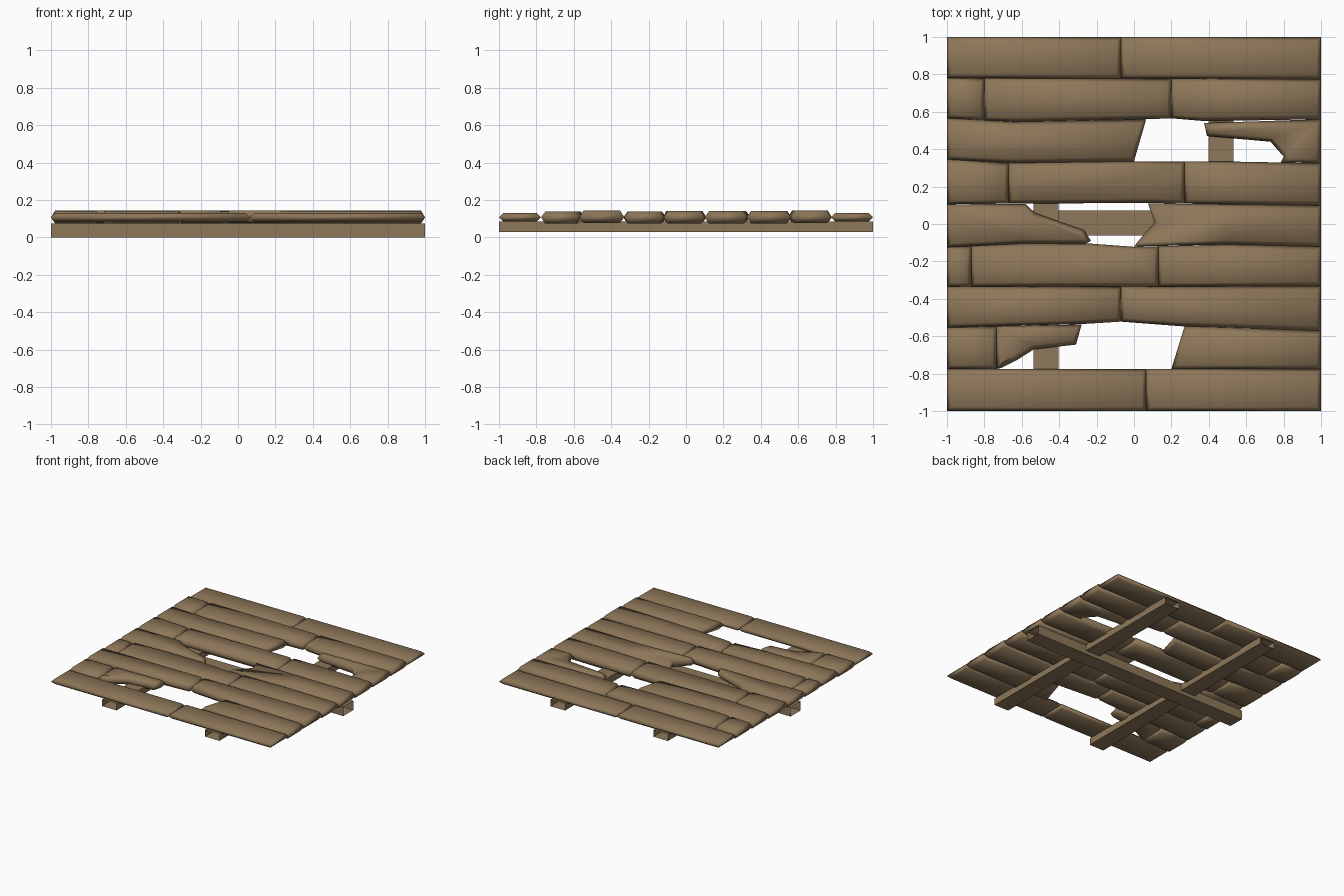
import bpy, bmesh
from mathutils import Vector

if "Cube" in bpy.data.objects:
    bpy.data.objects.remove(bpy.data.objects["Cube"])

wood = bpy.data.materials.new("weathered brown wood")
wood.diffuse_color = (0.27, 0.185, 0.10, 1)
wood.use_nodes = True
wood.node_tree.nodes["Principled BSDF"].inputs["Base Color"].default_value = wood.diffuse_color


def finish(bm, name, smooth):
    me = bpy.data.meshes.new(name)
    for f in bm.faces:
        f.smooth = smooth
    bm.to_mesh(me)
    bm.free()
    me.materials.append(wood)
    ob = bpy.data.objects.new(name, me)
    bpy.context.collection.objects.link(ob)
    return ob


def inset(pts, d):
    """Shrink a counter-clockwise outline by d with limited mitres."""
    out = []
    for i, p in enumerate(pts):
        a = (p - pts[i - 1]).normalized()
        b = (pts[(i + 1) % len(pts)] - p).normalized()
        na, nb = Vector((-a.y, a.x)), Vector((-b.y, b.x))
        out.append(p + (na + nb) * d / max(1 + na.dot(nb), 0.6))
    return out


def plank(name, outline, z0, z1):
    """Board with a sharp mid-height rim and bevelled top and bottom."""
    pts = [Vector(p) for p in outline]
    area = sum(pts[i - 1].cross(pts[i]) for i in range(len(pts)))
    if area < 0:
        pts.reverse()
    inner = inset(pts, 0.022)
    bm = bmesh.new()
    rings = [[bm.verts.new((p.x, p.y, z)) for p in ring]
             for ring, z in ((inner, z0), (pts, 0.107), (inner, z1))]
    n = len(pts)
    for lo, hi in zip(rings, rings[1:]):
        for i in range(n):
            j = (i + 1) % n
            bm.faces.new((lo[i], lo[j], hi[j], hi[i]))
    bm.faces.new(rings[2])
    bm.faces.new(rings[0][::-1])
    finish(bm, name, True)


# Wobbly seams between plank rows, from back to front: (x, y) along each seam
seams = [
    [(-1, 1), (1, 1)],
    [(-1, .78), (1, .775)],
    [(-1, .565), (-.64, .545), (.06, .56), (.2, .565), (.38, .55), (1, .56)],
    [(-1, .345), (-.65, .325), (0, .335), (.45, .335), (1, .325)],
    [(-1, .105), (-.6, .11), (.1, .112), (.5, .105), (1, .1)],
    [(-1, -.125), (-.6, -.105), (-.23, -.105), (0, -.122), (.5, -.11), (1, -.12)],
    [(-1, -.335), (-.5, -.335), (.1, -.335), (1, -.33)],
    [(-1, -.555), (-.28, -.535), (-.07, -.522), (.27, -.548), (1, -.57)],
    [(-1, -.775), (1, -.775)],
    [(-1, -1), (1, -1)],
]


def seam_y(s, x):
    for (x0, y0), (x1, y1) in zip(s, s[1:]):
        if x <= x1:
            return y0 + (y1 - y0) * (x - x0) / (x1 - x0)
    return s[-1][1]


def board(name, row, left, right, z0, z1):
    """Left and right ends are an x position or a list of points, top to bottom."""
    up, dn = seams[row], seams[row + 1]

    def end(e):
        return e if isinstance(e, list) else [(e, seam_y(up, e)), (e, seam_y(dn, e))]
    L, R = end(left), end(right)
    top = [p for p in up if L[0][0] + .03 < p[0] < R[0][0] - .03]
    bot = [p for p in dn if L[-1][0] + .03 < p[0] < R[-1][0] - .03]
    plank(name, L[::-1] + top + R + bot[::-1], z0, z1)


# Row index: (bottom z, top z, list of board ends), broken ends given as points
rows = [
    (.085, .13, [(-1, -.07), (-.07, 1)]),
    (.077, .143, [(-1, -.8), (-.8, .2), (.2, 1)]),
    (.075, .14, [(-1, [(.065, .56), (0, .335)]),
                 ([(.375, .54), (.39, .47), (.73, .44), (.8, .36), (.785, .33)], 1)]),
    (.073, .14, [(-1, -.67), (-.67, .27), (.27, 1)]),
    (.075, .14, [(-1, [(-.58, .107), (-.53, .06), (-.4, .013), (-.27, -.03),
                       (-.23, -.09), (-.26, -.107)]),
                 ([(.075, .11), (.11, .01), (.03, -.083), (0, -.12)], 1)]),
    (.073, .137, [(-1, -.87), (-.87, .13), (.13, 1)]),
    (.078, .143, [(-1, -.07), (-.07, 1)]),
    (.073, .137, [(-1, -.735),
                  (-.735, [(-.28, -.537), (-.31, -.645), (-.535, -.67),
                           (-.63, -.73), (-.71, -.77)]),
                  ([(.27, -.548), (.2, -.775)], 1)]),
    (.085, .13, [(-1, .065), (.065, 1)]),
]
for r, (z0, z1, ends) in enumerate(rows):
    for k, (a, b) in enumerate(ends):
        board(f"plank_row{r + 1}_{k + 1}", r, a, b, z0, z1)


# Support beams: open-ended square tubes under the planks
def beam(name, along_x, offset, half, z0, z1):
    bm = bmesh.new()
    rings = []
    for t in (-1, 1):
        ring = []
        for s, z in ((-half, z0), (half, z0), (half, z1), (-half, z1)):
            c = (t, offset + s, z) if along_x else (offset + s, t, z)
            ring.append(bm.verts.new(c))
        rings.append(ring)
    for i in range(4):
        j = (i + 1) % 4
        bm.faces.new((rings[0][i], rings[0][j], rings[1][j], rings[1][i]))
    bmesh.ops.recalc_face_normals(bm, faces=bm.faces)
    # make sure the underside faces down
    low = min(bm.faces, key=lambda f: f.calc_center_median().z)
    if low.normal.z > 0:
        bmesh.ops.reverse_faces(bm, faces=bm.faces)
    finish(bm, name, False)


beam("left_joist", False, -.47, .066, .03, .085)
beam("right_joist", False, .465, .066, .03, .085)
beam("cross_beam", True, .005, .066, 0, .075)
